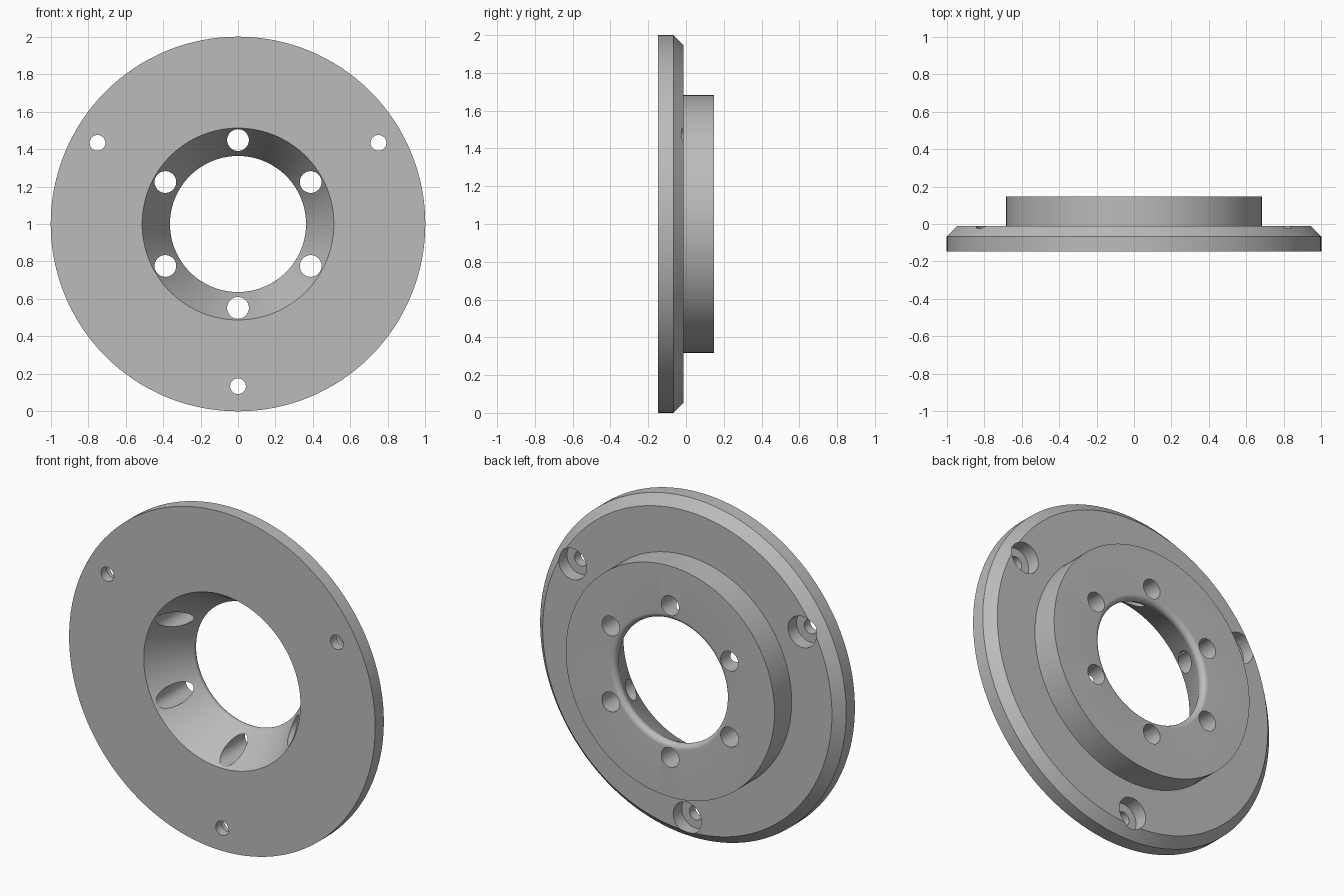
import bpy, bmesh, math
from mathutils import Matrix, Vector

cube = bpy.data.objects.get("Cube")
if cube:
    bpy.data.objects.remove(cube, do_unlink=True)

FRONT, STEP, BACK = -0.148, -0.012, 0.148
CENTRE = Vector((0, 0, 1))

metal = bpy.data.materials.new("plain grey metal")
metal.use_nodes = True
metal.diffuse_color = (0.5, 0.5, 0.5, 1)
metal.node_tree.nodes["Principled BSDF"].inputs["Base Color"].default_value = (0.5, 0.5, 0.5, 1)


def make_object(name, bm):
    bmesh.ops.recalc_face_normals(bm, faces=bm.faces)
    mesh = bpy.data.meshes.new(name)
    bm.to_mesh(mesh)
    bm.free()
    mesh.materials.append(metal)
    obj = bpy.data.objects.new(name, mesh)
    bpy.context.collection.objects.link(obj)
    return obj


def lathe(name, profile, steps):
    """Revolve a closed (radius, y) profile about the horizontal y axis."""
    bm = bmesh.new()
    ring = [bm.verts.new((r, y, 1)) for r, y in profile]
    edges = [bm.edges.new((a, b)) for a, b in zip(ring, ring[1:] + ring[:1])]
    bmesh.ops.spin(bm, geom=ring + edges, cent=CENTRE, axis=(0, 1, 0),
                   angle=math.tau, steps=steps, use_merge=True)
    bmesh.ops.remove_doubles(bm, verts=bm.verts, dist=1e-5)
    return make_object(name, bm)


def drill(target, name, count, start, pitch, radius, y0, y1):
    """Cut a circle of round holes running along y."""
    bm = bmesh.new()
    for i in range(count):
        a = math.radians(start) + i * math.tau / count
        place = Vector((pitch * math.cos(a), (y0 + y1) / 2, 1 + pitch * math.sin(a)))
        bmesh.ops.create_cone(bm, cap_ends=True, segments=40, radius1=radius, radius2=radius,
                              depth=y1 - y0,
                              matrix=Matrix.Translation(place) @ Matrix.Rotation(math.pi / 2, 4, "X"))
    cutter = make_object(name, bm)
    cutter.hide_render = True
    mod = target.modifiers.new(name, "BOOLEAN")
    mod.operation, mod.solver, mod.object = "DIFFERENCE", "EXACT", cutter
    bpy.context.view_layer.objects.active = target
    bpy.ops.object.modifier_apply(modifier=name)
    bpy.data.objects.remove(cutter, do_unlink=True)


# Chamfered flange, raised hub and tapered bore with a rounded rear lip
lip = 0.03
lip_arc = [(0.363 + lip + lip * math.cos(math.radians(t)), BACK - lip + lip * math.sin(math.radians(t)))
           for t in [90 + 119 * i / 10 for i in range(11)]]
profile = [(0.512, FRONT), (1, FRONT), (1, -0.067), (0.945, STEP), (0.682, STEP), (0.682, BACK)] + lip_arc
flange = lathe("flanged_ring", profile, 128)

# Hub bolt holes, mounting holes and their rear counterbores
drill(flange, "hub_holes", 6, 30, 0.448, 0.058, -0.3, 0.3)
drill(flange, "mounting_holes", 3, 30, 0.866, 0.042, -0.3, 0.3)
drill(flange, "counterbores", 3, 30, 0.866, 0.092, STEP - 0.08, 0.1)

bpy.ops.object.select_all(action="DESELECT")
flange.select_set(True)
bpy.context.view_layer.objects.active = flange
bpy.ops.object.shade_smooth_by_angle(angle=math.radians(30))
